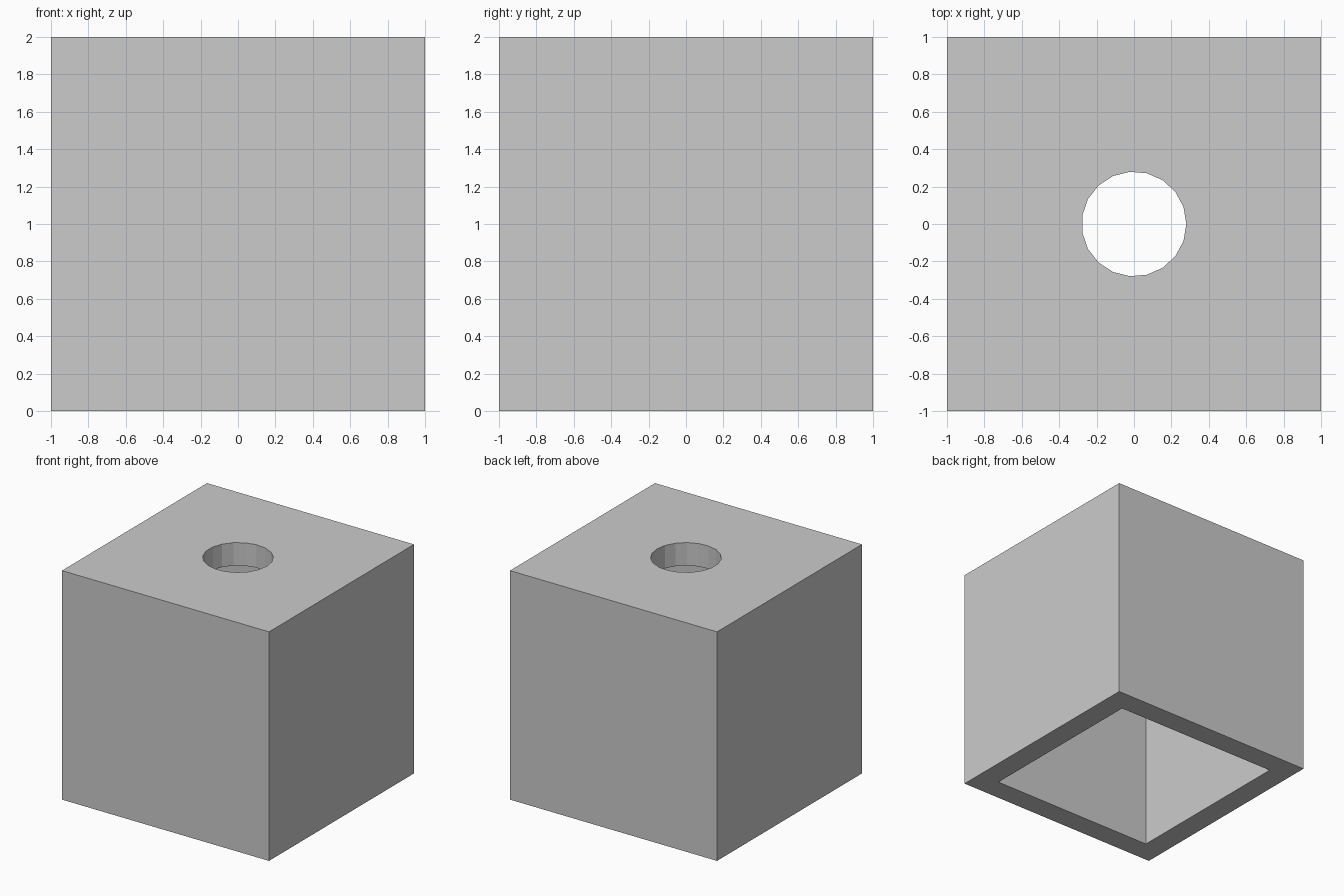
import bpy
import bmesh
from math import cos, sin, tau

cube = bpy.data.objects.get("Cube")
if cube:
    bpy.data.objects.remove(cube, do_unlink=True)

HALF, HEIGHT, WALL = 1.0, 2.0, 0.2
HOLE_RADIUS, HOLE_SIDES = 0.28, 19

grey = bpy.data.materials.new("plain_grey")
grey.use_nodes = True
colour = (0.6, 0.6, 0.6, 1)
grey.diffuse_color = colour
grey.node_tree.nodes["Principled BSDF"].inputs["Base Color"].default_value = colour

bm = bmesh.new()


def square(half, z):
    return [bm.verts.new((x * half, y * half, z))
            for x, y in ((-1, -1), (1, -1), (1, 1), (-1, 1))]


def circle(z):
    angles = [tau * i / HOLE_SIDES for i in range(HOLE_SIDES)]
    return [bm.verts.new((HOLE_RADIUS * cos(a), HOLE_RADIUS * sin(a), z)) for a in angles]


def loop_edges(ring):
    edges = []
    for a, b in zip(ring, ring[1:] + ring[:1]):
        edges.append(bm.edges.get((a, b)) or bm.edges.new((a, b)))
    return edges


def bridge(lower, upper):
    for i in range(len(lower)):
        j = (i + 1) % len(lower)
        bm.faces.new((lower[i], lower[j], upper[j], upper[i]))


def pierced_panel(outer, hole):
    bmesh.ops.triangle_fill(bm, use_beauty=True, edges=loop_edges(outer) + loop_edges(hole))


# Outer and inner walls, open underneath with a flat rim
outer_low, outer_top = square(HALF, 0), square(HALF, HEIGHT)
inner_low, inner_top = square(HALF - WALL, 0), square(HALF - WALL, HEIGHT - WALL)
bridge(outer_low, outer_top)
bridge(inner_low, inner_top)
bridge(outer_low, inner_low)

# Round hole through the top panel
hole_low, hole_top = circle(HEIGHT - WALL), circle(HEIGHT)
bridge(hole_low, hole_top)
pierced_panel(outer_top, hole_top)
pierced_panel(inner_top, hole_low)

bmesh.ops.recalc_face_normals(bm, faces=bm.faces)
mesh = bpy.data.meshes.new("hollow_box")
bm.to_mesh(mesh)
bm.free()
mesh.materials.append(grey)
box = bpy.data.objects.new("hollow_box", mesh)
bpy.context.collection.objects.link(box)
